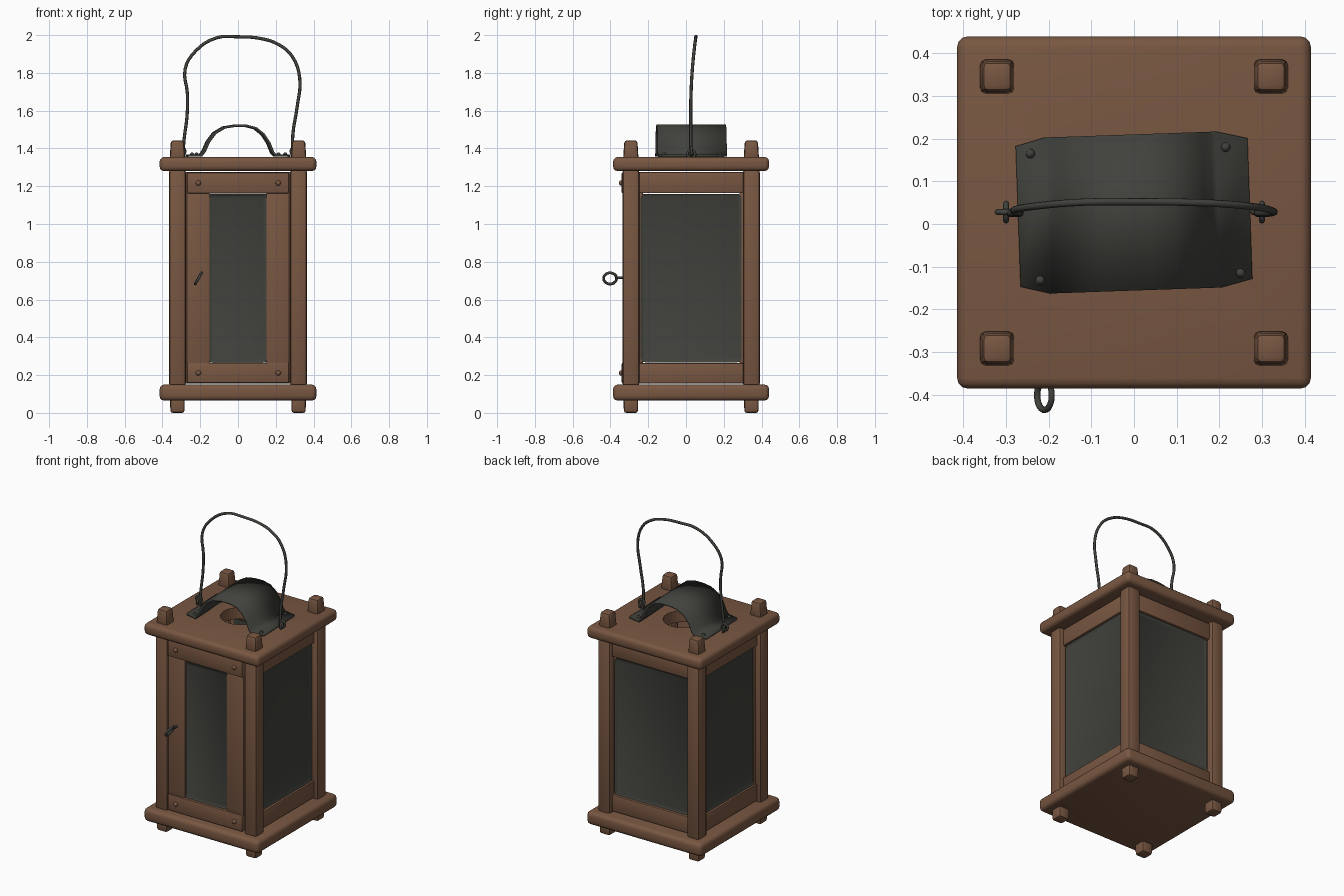
import bpy, bmesh, math
from mathutils import Vector

cube = bpy.data.objects.get("Cube")
if cube:
    bpy.data.objects.remove(cube, do_unlink=True)


def material(name, rgb):
    m = bpy.data.materials.new(name)
    m.use_nodes = True
    m.diffuse_color = (*rgb, 1)
    m.node_tree.nodes["Principled BSDF"].inputs["Base Color"].default_value = (*rgb, 1)
    return m


WOOD = material("brown_wood", (0.19, 0.095, 0.054))
IRON = material("dark_iron", (0.052, 0.054, 0.045))
CY = 0.027  # depth centre of the body


def finish(obj, mat, angle=35):
    obj.data.materials.append(mat)
    bpy.ops.object.select_all(action="DESELECT")
    obj.select_set(True)
    bpy.context.view_layer.objects.active = obj
    bpy.ops.object.shade_smooth_by_angle(angle=math.radians(angle))
    return obj


def from_bmesh(name, bm, mat):
    mesh = bpy.data.meshes.new(name)
    bmesh.ops.recalc_face_normals(bm, faces=bm.faces)
    bm.to_mesh(mesh)
    bm.free()
    obj = bpy.data.objects.new(name, mesh)
    bpy.context.collection.objects.link(obj)
    return finish(obj, mat)


def box(name, lo, hi, mat=WOOD, bevel=0.012, taper=1.0, segments=2):
    """Bevelled box between two corners; taper scales its top end."""
    lo, hi = Vector(lo), Vector(hi)
    mid, size = (lo + hi) / 2, hi - lo
    bm = bmesh.new()
    bmesh.ops.create_cube(bm, size=1)
    for v in bm.verts:
        k = taper if v.co.z > 0 else 1
        v.co = mid + Vector((v.co.x * size.x * k, v.co.y * size.y * k, v.co.z * size.z))
    bmesh.ops.bevel(bm, geom=bm.edges[:], offset=bevel, segments=segments,
                    profile=0.5, affect="EDGES")
    return from_bmesh(name, bm, mat)


def wire(name, points, radius, cyclic=False):
    """Round wire through the points."""
    curve = bpy.data.curves.new(name, "CURVE")
    curve.dimensions = "3D"
    curve.bevel_depth = radius
    curve.bevel_resolution = 2
    curve.resolution_u = 4
    curve.use_fill_caps = True
    spline = curve.splines.new("BEZIER")
    spline.bezier_points.add(len(points) - 1)
    for bp, p in zip(spline.bezier_points, points):
        bp.co = p
        bp.handle_left_type = bp.handle_right_type = "AUTO"
    spline.use_cyclic_u = cyclic
    obj = bpy.data.objects.new(name, curve)
    bpy.context.collection.objects.link(obj)
    bpy.ops.object.select_all(action="DESELECT")
    obj.select_set(True)
    bpy.context.view_layer.objects.active = obj
    bpy.ops.object.convert(target="MESH")
    return finish(bpy.context.object, IRON, 60)


def rivet(name, loc, mat, radius=0.013, scale=(1, 1, 1)):
    bpy.ops.mesh.primitive_uv_sphere_add(segments=12, ring_count=8, radius=radius, location=loc)
    obj = bpy.context.object
    obj.name = name
    obj.scale = scale
    return finish(obj, mat, 60)


# Base and roof boards
box("base_board", (-0.415, CY - 0.413, 0.065), (0.415, CY + 0.413, 0.15), bevel=0.025, segments=3)
roof = box("roof_board", (-0.415, CY - 0.413, 1.28), (0.415, CY + 0.413, 1.355), bevel=0.025, segments=3)

# Smoke hole through the roof
bpy.ops.mesh.primitive_cylinder_add(vertices=32, radius=0.12, depth=0.3, location=(0, CY, 1.32))
cutter = bpy.context.object
cutter.name = "smoke_hole_cutter"
cutter.hide_render = True
cutter.hide_set(True)
cut = roof.modifiers.new("smoke_hole", "BOOLEAN")
cut.operation = "DIFFERENCE"
cut.object = cutter

# Corner posts with feet below and pegs above
for sx, side in ((-1, "right"), (1, "left")):
    for sy, end in ((-1, "front"), (1, "back")):
        x, y = sx * 0.321, CY + sy * 0.319
        tag = f"{end}_{side}"
        for part, h, z0, z1, b, t in (("post", 0.045, 0.14, 1.29, 0.018, 1),
                                      ("foot", 0.037, 0, 0.08, 0.012, 1.05),
                                      ("peg", 0.041, 1.34, 1.443, 0.014, 0.84)):
            box(f"{part}_{tag}", (x - h, y - h, z0), (x + h, y + h, z1), bevel=b, taper=t)

# Front door: stiles, rails, pane and pegs
for sx, side in ((-1, "right"), (1, "left")):
    x0, x1 = sorted((sx * 0.15, sx * 0.272))
    box(f"door_stile_{side}", (x0, -0.33, 0.16), (x1, -0.295, 1.27), bevel=0.006)
for name, z0, z1 in (("top", 1.162, 1.272), ("bottom", 0.158, 0.265)):
    box(f"door_rail_{name}", (-0.27, -0.341, z0), (0.27, -0.29, z1), bevel=0.007)
    for x in (-0.21, 0.213):
        rivet(f"door_rivet_{name}", (x, -0.342, (z0 + z1) / 2), WOOD, 0.014)


def pane(name, lo, hi, axis, outward):
    """Dark pane with a rounded outline and a thin raised rim."""
    bm = bmesh.new()
    lo, hi = Vector(lo), Vector(hi)
    bmesh.ops.create_cube(bm, size=1)
    for v in bm.verts:
        v.co = Vector([(lo[i] + hi[i]) / 2 + v.co[i] * (hi[i] - lo[i]) for i in range(3)])
    along = [e for e in bm.edges if abs((e.verts[0].co - e.verts[1].co)[axis]) > 0.001]
    bmesh.ops.bevel(bm, geom=along, offset=0.022, segments=3, profile=0.5, affect="EDGES")
    bm.normal_update()
    face = [f for f in bm.faces if f.normal[axis] * outward > 0.9]
    bmesh.ops.inset_region(bm, faces=face, thickness=0.012, depth=-0.006)
    return from_bmesh(name, bm, IRON)


pane("front_pane", (-0.155, -0.326, 0.265), (0.152, -0.30, 1.152), 1, -1)

# Side and back walls: rails above and below a wide pane
for name, z0, z1 in (("top", 1.163, 1.275), ("bottom", 0.155, 0.265)):
    for sx, side in ((-1, "right"), (1, "left")):
        x0, x1 = sorted((sx * 0.29, sx * 0.338))
        box(f"{side}_rail_{name}", (x0, CY - 0.285, z0), (x1, CY + 0.285, z1), bevel=0.008)
    box(f"back_rail_{name}", (-0.285, CY + 0.288, z0), (0.285, CY + 0.336, z1), bevel=0.008)
for sx, side in ((-1, "right"), (1, "left")):
    x0, x1 = sorted((sx * 0.295, sx * 0.328))
    pane(f"{side}_pane", (x0, CY - 0.267, 0.268), (x1, CY + 0.267, 1.16), 0, sx)
    # narrow wooden fillets behind the pane edges
    for sy in (-1, 1):
        box(f"{side}_fillet", (x0, CY + sy * 0.275 - 0.02, 0.2),
            (x1 - 0.008, CY + sy * 0.275 + 0.02, 1.22), bevel=0.004)
        if sx > 0:
            box("back_fillet", (sy * 0.275 - 0.02, CY + 0.29, 0.2),
                (sy * 0.275 + 0.02, CY + 0.318, 1.22), bevel=0.004)
pane("back_pane", (-0.267, CY + 0.293, 0.268), (0.267, CY + 0.326, 1.16), 1, 1)

# Arched smoke cover bent from one sheet
profile = [(-0.272, 1.362), (-0.2, 1.362), (-0.182, 1.385), (-0.16, 1.435), (-0.125, 1.482),
           (-0.075, 1.511), (-0.02, 1.52), (0.04, 1.52), (0.09, 1.507), (0.13, 1.475),
           (0.16, 1.43), (0.18, 1.38), (0.195, 1.362), (0.272, 1.362)]
bm = bmesh.new()
rows = []
for i, (x, z) in enumerate(profile):
    trim = 0.018 if i in (0, len(profile) - 1) else 0
    rows.append([bm.verts.new((x, s * (0.183 - trim), z)) for s in (-1, 1)])
for a, b in zip(rows, rows[1:]):
    bm.faces.new((a[0], b[0], b[1], a[1]))
cover = from_bmesh("smoke_cover", bm, IRON)
cover.location.y = CY
cover.rotation_euler.z = math.radians(2)
sheet = cover.modifiers.new("sheet_thickness", "SOLIDIFY")
sheet.thickness = 0.012
sheet.offset = 0
for x, y in ((-0.243, 0.165), (0.215, 0.18), (-0.22, -0.132), (0.25, -0.115)):
    rivet("cover_rivet", (x, y, 1.368), IRON, 0.011)

# Carrying handle
path = [(-0.292, 1.375), (-0.284, 1.46), (-0.27, 1.57), (-0.268, 1.69), (-0.28, 1.82),
        (-0.225, 1.915), (-0.115, 1.985), (0, 1.991), (0.13, 1.98), (0.215, 1.95),
        (0.285, 1.89), (0.327, 1.77), (0.313, 1.62), (0.29, 1.47), (0.29, 1.375)]
wire("handle", [(x, 0.025 + 0.027 * max(0, (z - 1.6) / 0.39) ** 2, z) for x, z in path], 0.0085)


def ring(name, centre, u, v, radius, thick):
    c, u, v = Vector(centre), Vector(u).normalized(), Vector(v).normalized()
    wire(name, [c + radius * (math.cos(a) * u + math.sin(a) * v)
                for a in (i * math.tau / 8 for i in range(8))], thick, True)


# Staples and end loops holding the handle
for sx in (-1, 1):
    ring("handle_staple", (sx * 0.3, 0.028, 1.37), (0, 1, 0), (0, 0, 1), 0.02, 0.007)
    ring("handle_loop", (sx * 0.3, 0.028, 1.385), (1, 0, 0), (0, 0, 1), 0.02, 0.007)

# Door pull ring
ring("door_ring", (-0.21, -0.402, 0.712), (0, 1, 0), (0.5, 0, 0.87), 0.034, 0.0075)
wire("door_ring_stem", [(-0.21, -0.372, 0.715), (-0.21, -0.35, 0.716), (-0.21, -0.315, 0.716)], 0.007)
